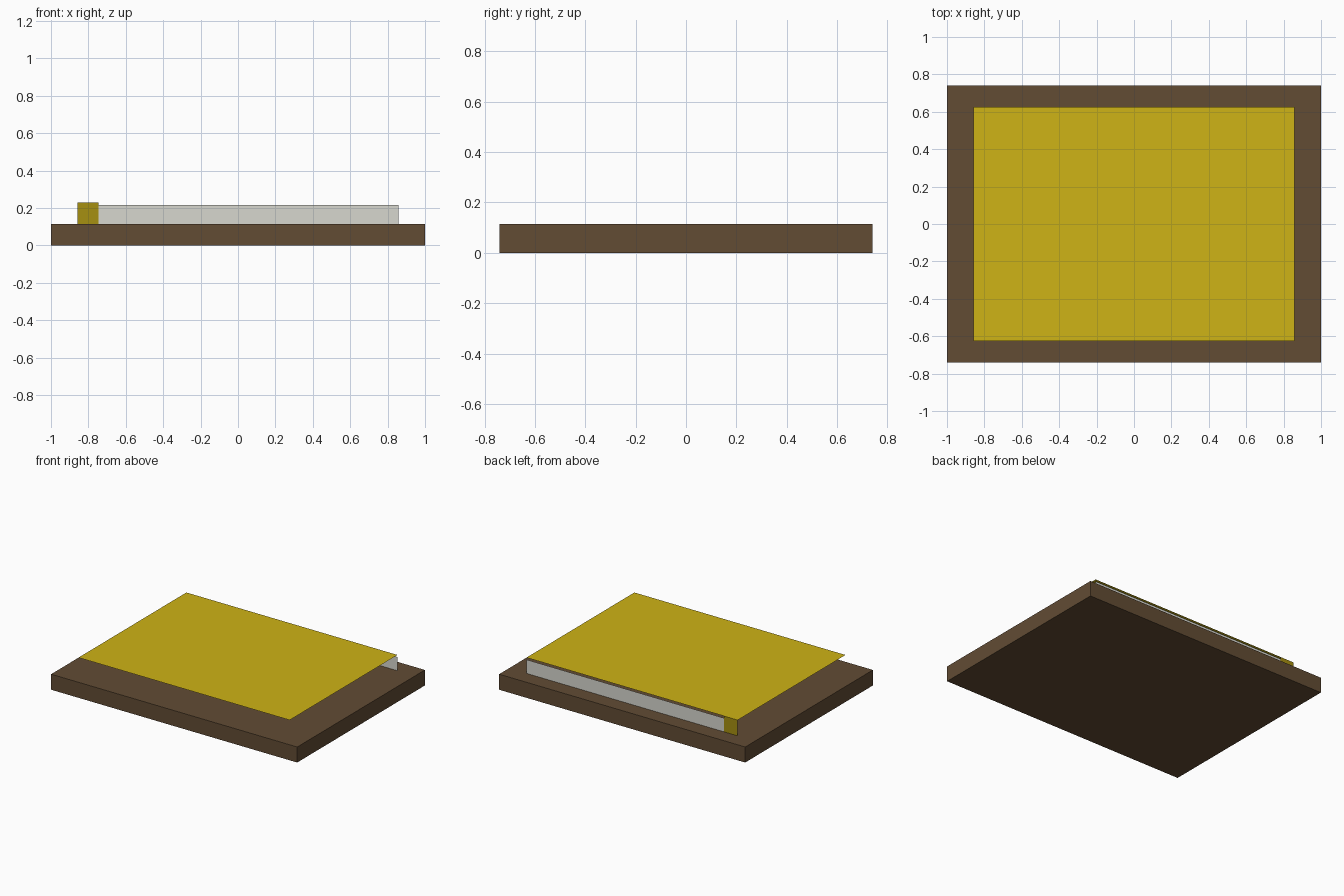
import bpy
import bmesh
from mathutils import Vector

if "Cube" in bpy.data.objects:
    bpy.data.objects.remove(bpy.data.objects["Cube"])


def material(name, rgb):
    # sRGB 0-255 to linear
    m = bpy.data.materials.new(name)
    m.diffuse_color = [(c / 255) ** 2.2 for c in rgb] + [1]
    m.use_nodes = True
    m.node_tree.nodes["Principled BSDF"].inputs["Base Color"].default_value = m.diffuse_color
    return m


def add(name, bm, mat):
    mesh = bpy.data.meshes.new(name)
    bm.to_mesh(mesh)
    bm.free()
    mesh.materials.append(mat)
    obj = bpy.data.objects.new(name, mesh)
    bpy.context.collection.objects.link(obj)
    return obj


def box(name, lo, hi, mat):
    bm = bmesh.new()
    bmesh.ops.create_cube(bm, size=1)
    lo, hi = Vector(lo), Vector(hi)
    bmesh.ops.scale(bm, vec=hi - lo, verts=bm.verts)
    bmesh.ops.translate(bm, vec=(lo + hi) / 2, verts=bm.verts)
    return add(name, bm, mat)


def sheet(name, corners, mat):
    bm = bmesh.new()
    bm.faces.new([bm.verts.new(c) for c in corners])
    return add(name, bm, mat)


def back_sheet(name, x0, x1, z0, z1, mat):
    # upright sheet facing the back
    return sheet(name, [(x1, Y, z0), (x0, Y, z0), (x0, Y, z1), (x1, Y, z1)], mat)


brown = material("brown", (98, 77, 55))
yellow = material("yellow", (205, 178, 28))
dark_yellow = material("dark_yellow", (164, 142, 24))
pale = material("pale_grey", (214, 214, 205))

X, Y = 0.858, 0.626
BASE, TOP = 0.114, 0.23

# Solid base slab
box("base", (-1, -0.741, 0), (1, 0.741, BASE), brown)

# Thin cover floating above the base
sheet("cover", [(-X, -Y, TOP), (X, -Y, TOP), (X, Y, TOP), (-X, Y, TOP)], yellow)

# Upright sheets along the back edge of the cover
back_sheet("page_edge", -0.746, X, BASE, 0.215, pale)
back_sheet("spine_end", -X, -0.746, BASE, TOP, dark_yellow)
